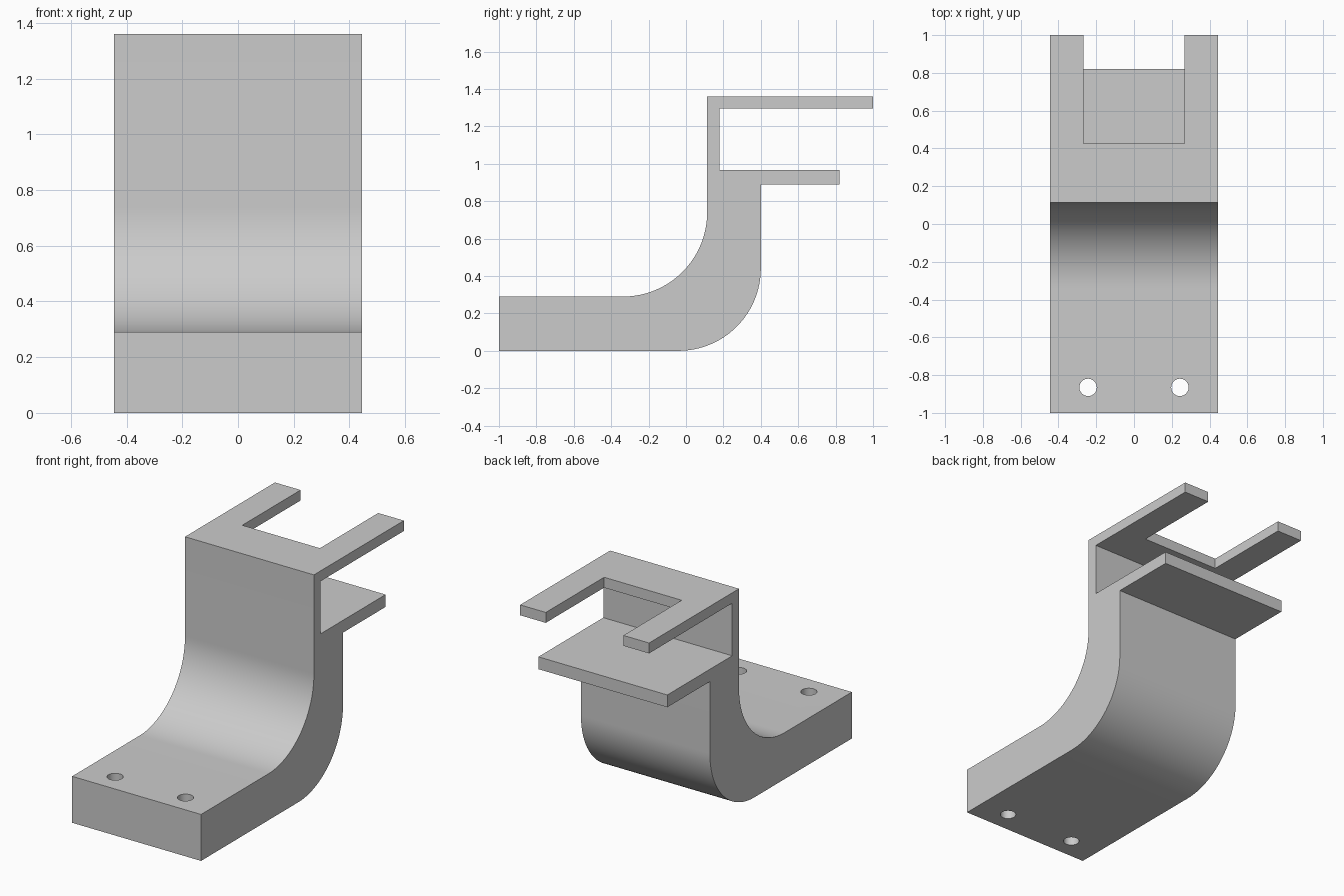
import bpy
import bmesh
from math import cos, sin, radians

if "Cube" in bpy.data.objects:
    bpy.data.objects.remove(bpy.data.objects["Cube"], do_unlink=True)

HALF_WIDTH = 0.445

grey = bpy.data.materials.new("plain grey")
grey.use_nodes = True
colour = (0.6, 0.6, 0.6, 1)
grey.diffuse_color = colour
grey.node_tree.nodes["Principled BSDF"].inputs["Base Color"].default_value = colour


def arc(cy, cz, radius, start, end, steps=32):
    """Points along a circular arc in the side plane."""
    angles = [radians(start + (end - start) * i / steps) for i in range(steps + 1)]
    return [(cy + radius * cos(a), cz + radius * sin(a)) for a in angles]


def extrude_profile(name, points, half_width):
    """Extrude a side profile across the full width."""
    bm = bmesh.new()
    face = bm.faces.new([bm.verts.new((-half_width, y, z)) for y, z in points])
    result = bmesh.ops.extrude_face_region(bm, geom=[face])
    moved = [v for v in result["geom"] if isinstance(v, bmesh.types.BMVert)]
    bmesh.ops.translate(bm, verts=moved, vec=(2 * half_width, 0, 0))
    bmesh.ops.recalc_face_normals(bm, faces=bm.faces)
    mesh = bpy.data.meshes.new(name)
    bm.to_mesh(mesh)
    bm.free()
    obj = bpy.data.objects.new(name, mesh)
    bpy.context.collection.objects.link(obj)
    mesh.materials.append(grey)
    return obj


# Curved body, upright wall, top plate and lower shelf in one profile
profile = [(-1, 0)]
profile += arc(-0.04, 0.44, 0.44, -90, 0)
profile += [(0.40, 0.89), (0.82, 0.89), (0.82, 0.967), (0.18, 0.967),
            (0.18, 1.295), (1, 1.295), (1, 1.36), (0.113, 1.36)]
profile += arc(-0.337, 0.74, 0.45, 0, -90)
profile += [(-1, 0.29)]
bracket = extrude_profile("bracket", profile, HALF_WIDTH)

# Cutter for the fork opening in the top plate
cutters = [extrude_profile("fork_cutter",
                           [(0.425, 1.2), (1.1, 1.2), (1.1, 1.45), (0.425, 1.45)], 0.268)]

# Cutters for the two mounting holes
for side, x in (("left", 0.243), ("right", -0.243)):
    bpy.ops.mesh.primitive_cylinder_add(vertices=48, radius=0.046, depth=0.6,
                                        location=(x, -0.865, 0.145))
    hole = bpy.context.object
    hole.name = side + "_hole_cutter"
    hole.data.materials.append(grey)
    cutters.append(hole)

# Cut, bake the result and drop the helpers
for cutter in cutters:
    cutter.hide_render = True
    mod = bracket.modifiers.new(cutter.name, "BOOLEAN")
    mod.operation = "DIFFERENCE"
    mod.solver = "EXACT"
    mod.object = cutter
bpy.context.view_layer.update()
evaluated = bracket.evaluated_get(bpy.context.evaluated_depsgraph_get())
baked = bpy.data.meshes.new_from_object(evaluated)
bracket.modifiers.clear()
bracket.data = baked
for cutter in cutters:
    bpy.data.objects.remove(cutter, do_unlink=True)

# Smooth bends with crisp edges
bpy.ops.object.select_all(action="DESELECT")
bracket.select_set(True)
bpy.context.view_layer.objects.active = bracket
bpy.ops.object.shade_smooth_by_angle(angle=radians(30))
